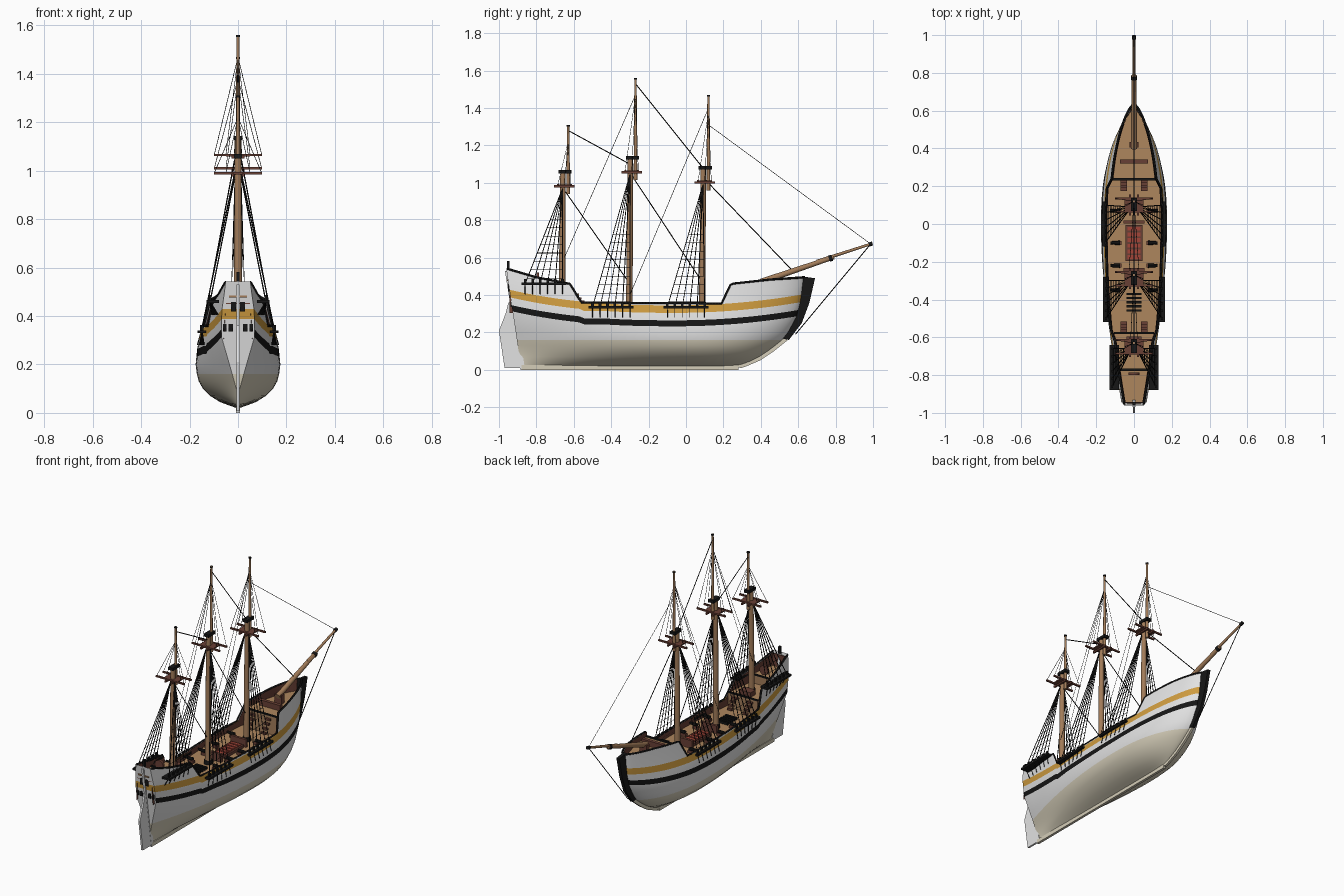
import bpy, bmesh, math
from mathutils import Vector

default_cube = bpy.data.objects.get("Cube")
if default_cube:
    bpy.data.objects.remove(default_cube)


def material(name, *rgb):
    mat = bpy.data.materials.new(name)
    mat.use_nodes = True
    mat.diffuse_color = (*rgb, 1)
    mat.node_tree.nodes["Principled BSDF"].inputs["Base Color"].default_value = (*rgb, 1)
    return mat


white = material("white paint", .76, .76, .76)
cream = material("cream bottom", .66, .61, .48)
black = material("black paint", .008, .008, .008)
yellow = material("ochre band", .62, .33, .05)
wood = material("mast wood", .36, .2, .1)
deck_wood = material("deck planks", .42, .24, .11)
brown = material("red brown timber", .14, .05, .035)
red = material("red grating", .36, .06, .04)


# Generic builders
def finish(name, bm, mats, smooth=False):
    bmesh.ops.recalc_face_normals(bm, faces=bm.faces)
    mesh = bpy.data.meshes.new(name)
    bm.to_mesh(mesh)
    bm.free()
    for mat in mats:
        mesh.materials.append(mat)
    if smooth:
        for poly in mesh.polygons:
            poly.use_smooth = True
        mesh.set_sharp_from_angle(angle=math.radians(40))
    ob = bpy.data.objects.new(name, mesh)
    bpy.context.collection.objects.link(ob)
    return ob


def box(name, mat, centre, size):
    bm = bmesh.new()
    bmesh.ops.create_cube(bm, size=1)
    for v in bm.verts:
        v.co = Vector(c + a * s for c, a, s in zip(centre, v.co, size))
    return finish(name, bm, [mat])


def spar(name, mat, start, end, r1, r2, sides=12):
    a, b = Vector(start), Vector(end)
    bm = bmesh.new()
    bmesh.ops.create_cone(bm, cap_ends=True, segments=sides, radius1=r1, radius2=r2, depth=(b - a).length)
    ob = finish(name, bm, [mat], True)
    ob.location = (a + b) / 2
    ob.rotation_euler = (b - a).to_track_quat('Z', 'Y').to_euler()
    return ob


def plate(name, mat, outline, thick):
    bm = bmesh.new()
    face = bm.faces.new([bm.verts.new((-thick / 2, y, z)) for y, z in outline])
    new = bmesh.ops.extrude_face_region(bm, geom=[face])["geom"]
    bmesh.ops.translate(bm, vec=(thick, 0, 0), verts=[g for g in new if isinstance(g, bmesh.types.BMVert)])
    return finish(name, bm, [mat])


def ropes(name, lines, radius, mat=black):
    curve = bpy.data.curves.new(name, 'CURVE')
    curve.dimensions = '3D'
    curve.bevel_depth = radius
    curve.bevel_resolution = 0
    for line in lines:
        spline = curve.splines.new('POLY')
        spline.points.add(len(line) - 1)
        for point, co in zip(spline.points, line):
            point.co = (*co, 1)
    curve.materials.append(mat)
    ob = bpy.data.objects.new(name, curve)
    bpy.context.collection.objects.link(ob)


def interp(points, x):
    for (a, fa), (b, fb) in zip(points, points[1:]):
        if x <= b:
            return fa + (fb - fa) * max(0, (x - a) / (b - a))
    return points[-1][1]


# Hull shape: stem, stern post, breadth, sheer and band lines
STEM = [(.02, .28), (.03, .31), (.06, .38), (.11, .455), (.17, .53), (.26, .59), (.37, .62), (.5, .637)]
BREADTH = [(.02, .006), (.03, .035), (.045, .075), (.07, .115), (.1, .145), (.13, .162), (.16, .17),
           (.2, .175), (.27, .168), (.35, .15), (.45, .128), (.55, .11)]
TUCK = [(.05, .02), (.1, .05), (.2, .2), (.3, .42), (.42, .5), (.55, .45)]
SHEER = [(-.97, .545), (-.8, .495), (-.62, .46), (-.56, .36), (.19, .355), (.24, .46), (.45, .483), (.7, .5)]


def stern_y(z):
    return -.88 - .15 * z


def sheer(y):
    return interp(SHEER, y)


def band(y):
    d = y + .05
    return min(.345 + (.085 * (-d / .9) ** 2.5 if d < 0 else .06 * (d / .68) ** 2), sheer(y) - .004)


def half_width(y, z):
    if y >= 0:
        u = min(1, y / interp(STEM, z))
        f = (1 - u ** 2.5) ** .7
    else:
        v = min(1, y / stern_y(z))
        s = interp(TUCK, z)
        f = s + (1 - s) * (1 - v ** (1.6 + .6 * min(1, z / .3)))
    return interp(BREADTH, z) * f


# Planked hull, coloured by strake
levels = [lambda y, h=h: h for h in (.02, .03, .045, .07, .1, .13, .16, .2)]
levels += [lambda y, d=d: band(y) - d for d in (.112, .08, .04, 0)]
levels += [lambda y: (band(y) + sheer(y)) / 2, sheer]
strake = [1] * 6 + [0, 0, 2, 0, 3, 0, 0]
bm = bmesh.new()
COLS = 84
grids = []
for side in (-1, 1):
    grid = []
    for level in levels:
        row = []
        for c in range(COLS + 1):
            t = c / COLS
            t += .06 * math.sin(math.pi * t) * t
            z = .3
            for _ in range(12):
                y = stern_y(z) + t * (interp(STEM, z) - stern_y(z))
                z = level(y)
            row.append(bm.verts.new((side * half_width(y, z), y, z)))
        grid.append(row)
    for i, m in enumerate(strake):
        for c in range(COLS):
            bm.faces.new((grid[i][c], grid[i][c + 1], grid[i + 1][c + 1], grid[i + 1][c])).material_index = m
    grids.append(grid)
port, starboard = grids
for i, m in enumerate(strake):
    face = bm.faces.new((port[i][0], starboard[i][0], starboard[i + 1][0], port[i + 1][0]))
    face.material_index = 0 if m == 2 else m
bmesh.ops.remove_doubles(bm, verts=bm.verts, dist=.0004)
finish("hull", bm, [white, cream, black, yellow], True)


# Decks, inner bulwarks and bulkheads
def strip(name, mat, y0, y1, edges, n=48):
    bm = bmesh.new()
    rows = [[bm.verts.new(p) for p in edges(y0 + (y1 - y0) * i / n)] for i in range(n + 1)]
    for a, b in zip(rows, rows[1:]):
        bm.faces.new((a[0], b[0], b[1], a[1]))
    return finish(name, bm, [mat])


def inside(y, z):
    return max(.001, half_width(y, z) - .009)


for name, z, y0, y1 in (("main_deck", .31, -.6, .26), ("fore_deck", .425, .235, .615),
                        ("quarter_deck", .4, -.78, -.575), ("poop_deck", .45, -.945, -.77)):
    strip(name, deck_wood, y0, y1, lambda y: [(s * inside(y, z), y, z) for s in (-1, 1)])
for side, label in ((1, "left"), (-1, "right")):
    strip(label + "_inner_bulwark", brown, -.945, .625,
          lambda y: [(side * inside(y, z), y, z) for z in (.305, sheer(y))], 90)
    line = [-.955 + 1.59 * i / 100 for i in range(101)]
    ropes(label + "_rail_cap", [[(side * half_width(y, sheer(y)), y, sheer(y)) for y in line]], .006)
for name, y, z0, z1 in (("fore_bulkhead", .237, .31, .43), ("quarter_bulkhead", -.577, .31, .405),
                        ("poop_bulkhead", -.772, .4, .455)):
    w = inside(y, z1) * 2
    box(name, wood, (0, y, (z0 + z1) / 2), (w, .008, z1 - z0))
    box(name + "_beam", black, (0, y, z1), (w, .012, .008))
box("stern_inner_wall", brown, (0, -.945, .49), (.1, .006, .08))

# Keel, stem, stern post and rudder
box("keel", cream, (0, -.3, .0125), (.016, 1.16, .025))
box("stern_lantern", black, (0, -.95, .56), (.014, .014, .045))
plate("stern_post", white, [(-.86, 0), (-.885, 0), (-.968, .53), (-.945, .53)], .014)
plate("rudder", white, [(-.88, .01), (-.97, .01), (-1, .21), (-.965, .3), (-.95, .36), (-.93, .36)], .012)
low, high = STEM[:5], STEM[4:]
plate("lower_stem", cream, [(y - .02, z) for z, y in low] + [(y + .015, z - .01) for z, y in reversed(low)], .014)
plate("stem", black, [(y - .02, z) for z, y in high]
      + [(y + .02 + .1 * (z - .17), z - .01) for z, y in reversed(high)], .02)

# Stern windows
for side in (-1, 1):
    for x, z, w, h in ((.018, .438, .02, .04), (.03, .352, .018, .03), (.055, .352, .014, .03)):
        box("stern_window", black, (side * x, stern_y(z) - .002, z), (w, .008, h))
box("stern_moulding", wood, (0, stern_y(.48) - .002, .48), (.075, .008, .008))


# Masts with tops, caps, shrouds and ratlines
def mast(name, y, foot, head, topmast_head, base_ys, base_x, base_z, ratline_top):
    ty, top = y + .03, head - .07
    spar(name + "_lower_mast", wood, (0, y - .003, foot), (0, y + .002, head), .018, .014)
    spar(name + "_topmast", wood, (0, ty, head - .12), (0, ty, topmast_head), .01, .006)
    spar(name + "_truck", black, (0, ty, topmast_head - .008), (0, ty, topmast_head), .009, .009)
    spar(name + "_mast_collar", black, (0, y, foot), (0, y, foot + .025), .026, .024)
    box(name + "_mast_cap", black, (0, y + .013, head), (.034, .07, .018))
    box(name + "_top_platform", brown, (0, y + .01, top - .002), (.1, .075, .007))
    for dy in (-.025, .045):
        box(name + "_crosstree", brown, (0, y + dy, top), (.2, .01, .01))
    for side in (-1, 1):
        box(name + "_trestletree", brown, (side * .022, y + .01, top - .008), (.01, .11, .012))
    shrouds, ratlines, upper, chains = [], [], [], []
    y0, y1 = base_ys
    for side in (-1, 1):
        apex = Vector((side * .014, y, top - .02))
        feet = [Vector((side * base_x, y0 + (y1 - y0) * i / 5, base_z)) for i in range(6)]
        shrouds += [(p, apex) for p in feet]
        z = base_z + .03
        while z < ratline_top:
            k = (z - base_z) / (apex.z - base_z)
            ratlines.append([p.lerp(apex, k) for p in feet])
            z += .045
        upper += [((side * .098, y + dy, top), (0, ty, topmast_head - .09)) for dy in (-.025, .045)]
        upper.append(((side * .05, y + .01, top), (0, ty, topmast_head - .09)))
        hull_x = half_width((y0 + y1) / 2, base_z)
        box(name + "_channel", black, (side * (hull_x + base_x + .008) / 2, (y0 + y1) / 2, base_z),
            (abs(base_x + .016 - hull_x) + .008, y1 - y0 + .04, .012))
        for p in feet:
            box(name + "_deadeye", black, p + Vector((0, 0, .012)), (.01, .014, .03))
            low_z = base_z - .055
            chains.append((p, (side * (half_width(p.y, low_z) + .002), p.y, low_z)))
    ropes(name + "_shrouds", shrouds, .0026)
    ropes(name + "_ratlines", ratlines, .0014)
    ropes(name + "_topmast_shrouds", upper, .0013)
    ropes(name + "_chains", chains, .0025)


mast("fore", .09, .31, 1.08, 1.47, (-.1, .1), .152, .335, .75)
mast("main", -.3, .31, 1.135, 1.56, (-.5, -.3), .148, .335, .75)
mast("mizzen", -.66, .4, 1.06, 1.31, (-.86, -.66), .115, .46, .85)

# Bowsprit and jib boom
spar("bowsprit", wood, (0, .4, .47), (0, .79, .603), .017, .012)
spar("jib_boom", wood, (0, .7, .58), (0, .985, .672), .009, .007)
spar("bowsprit_cap", black, (0, .765, .594), (0, .782, .6), .017, .017)
spar("jib_boom_cap", black, (0, .978, .67), (0, .997, .676), .011, .011)
box("bowsprit_step", brown, (0, .42, .45), (.05, .03, .06))

# Stays
ropes("heavy_stays", [((0, .1, 1.02), (0, .57, .53)), ((0, -.29, 1.04), (0, .08, .48)),
                      ((0, -.65, .96), (0, -.3, .46)), ((0, -.27, 1.53), (0, .09, 1.08)),
                      ((0, -.63, 1.28), (0, -.3, 1.1)), ((0, .985, .67), (0, .585, .19))], .0027)
ropes("light_stays", [((0, .12, 1.31), (0, .985, .675))]
      + [((0, .12, 1.4), (s * .03, -.3, .4)) for s in (-1, 1)]
      + [((0, -.27, 1.47), (s * .02, -.65, .6)) for s in (-1, 1)], .0014)

# Deck furniture
box("windlass", brown, (0, .33, .445), (.15, .022, .035))
box("hatch_coaming", brown, (0, -.1, .318), (.09, .19, .02))
for i in range(6):
    box("hatch_grating", red, (0, -.175 + i * .03, .33), (.07, .02, .008))
for i in range(5):
    box("aft_grating", black, (0, -.37 - i * .022, .317), (.08, .012, .014))
for y in (.01, -.24):
    box("bitts", brown, (0, y, .335), (.11, .016, .05))
spar("steering_wheel", brown, (0, -.8, .49), (0, -.785, .49), .03, .03, 16)
box("skylight", brown, (0, -.62, .415), (.08, .05, .03))
for side in (-1, 1):
    for y, z, step in ((.225, .43, -1), (-.565, .4, 1)):
        for i in range(4):
            drop = (i + 1) * (z - .31) / 5
            box("ladder_step", brown, (side * .055, y + step * -(-i) * .014, z - drop), (.035, .014, .012))
    for y in (.07, -.1, -.22, -.35):
        spar("gun", black, (side * .075, y, .335), (side * .125, y, .338), .012, .008, 8)
        box("gun_carriage", brown, (side * .085, y, .32), (.035, .02, .018))
